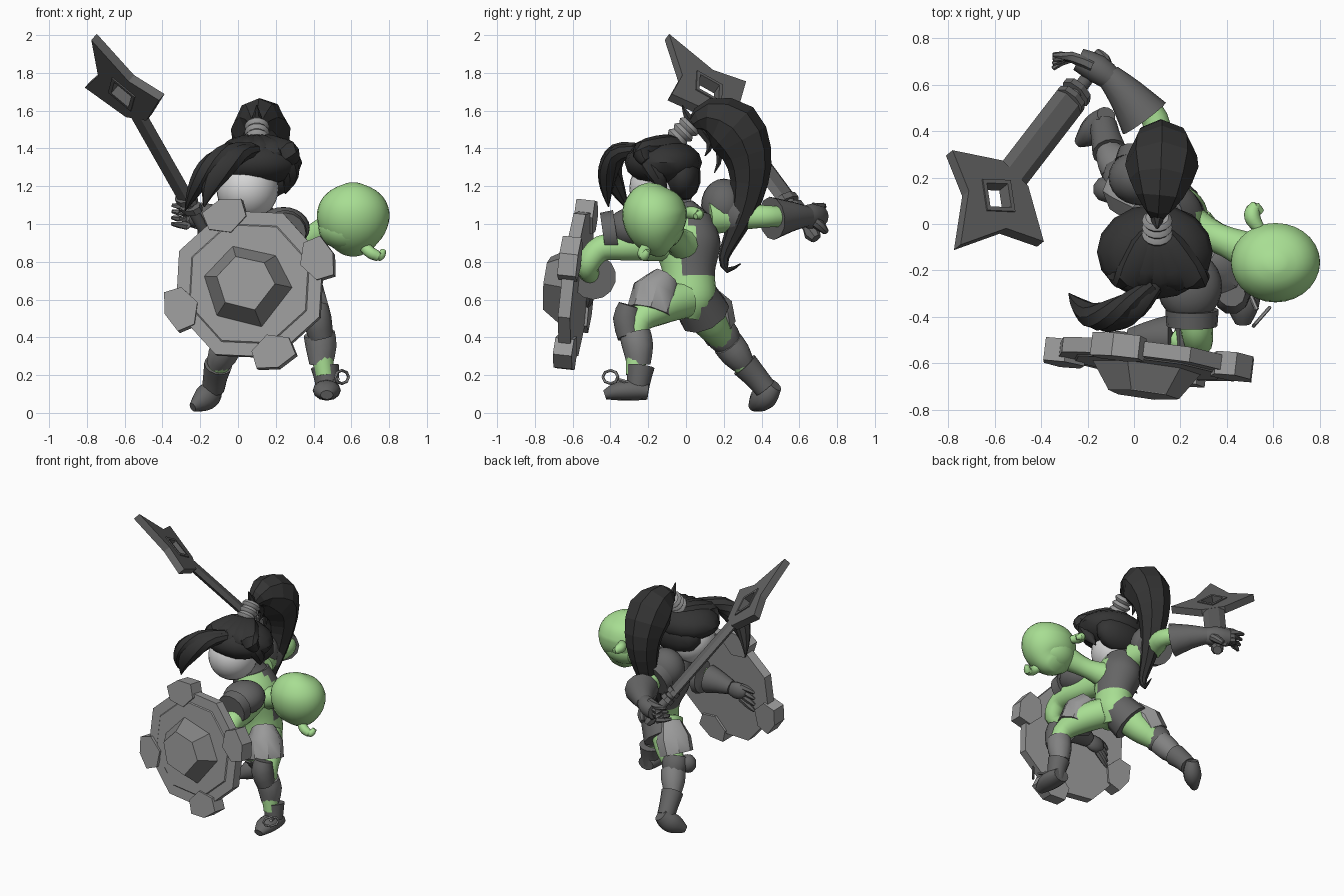
import bpy, bmesh
from math import sin, cos, pi, radians
from mathutils import Vector as V

cube = bpy.data.objects.get("Cube")
if cube:
    bpy.data.objects.remove(cube, do_unlink=True)


def material(name, r, g, b):
    m = bpy.data.materials.new(name)
    m.use_nodes = True
    m.diffuse_color = (r, g, b, 1)
    m.node_tree.nodes["Principled BSDF"].inputs["Base Color"].default_value = (r, g, b, 1)
    return m


SKIN = material("green skin", .39, .73, .29)
FACE = material("pale face", .68, .68, .68)
HAIR = material("black hair", .034, .034, .034)
ARMOR = material("dark armor", .13, .13, .13)
STEEL = material("light steel", .32, .32, .32)
BOSS = material("boss grey", .22, .22, .22)


def finish(bm, name, mat, smooth=True):
    bmesh.ops.recalc_face_normals(bm, faces=bm.faces)
    me = bpy.data.meshes.new(name)
    bm.to_mesh(me)
    bm.free()
    me.materials.append(mat)
    if smooth:
        for p in me.polygons:
            p.use_smooth = True
        me.set_sharp_from_angle(angle=radians(42))
    ob = bpy.data.objects.new(name, me)
    bpy.context.collection.objects.link(ob)
    return ob


def ball(name, loc, size, mat, seg=24):
    bm = bmesh.new()
    bmesh.ops.create_uvsphere(bm, u_segments=seg, v_segments=seg // 2, radius=1)
    for v in bm.verts:
        v.co = V(loc) + V([a * b for a, b in zip(v.co, size)])
    return finish(bm, name, mat)


def spline(pts, steps):
    """Catmull-Rom through (x, y, z, radius) points."""
    if steps < 2:
        return pts
    p = [pts[0]] + pts + [pts[-1]]
    out = []
    for i in range(1, len(p) - 2):
        for k in range(steps):
            t = k / steps
            out.append([.5 * (2 * b + (c - a) * t + (2 * a - 5 * b + 4 * c - d) * t * t
                              + (3 * b - a - 3 * c + d) * t ** 3)
                        for a, b, c, d in zip(*p[i - 1:i + 3])])
    return out + [pts[-1]]


def tube(name, pts, mat, sides=14, steps=3, side=(1, 0, 0), wide=1, smooth=True):
    """Loft an elliptical section along a path; wide stretches it along side."""
    pts = spline(pts, steps)
    pos = [V(p[:3]) for p in pts]
    bm = bmesh.new()
    rings = []
    for i, p in enumerate(pts):
        t = (pos[min(i + 1, len(pos) - 1)] - pos[max(i - 1, 0)]).normalized()
        s = V(side)
        s = (s - t * s.dot(t)).normalized()
        n, r = t.cross(s), max(p[3], .003)
        rings.append([bm.verts.new(pos[i] + s * cos(2 * pi * k / sides) * r * wide
                                   + n * sin(2 * pi * k / sides) * r) for k in range(sides)])
    for a, b in zip(rings, rings[1:]):
        for k in range(sides):
            bm.faces.new((a[k], a[k - 1], b[k - 1], b[k]))
    bm.faces.new(rings[0])
    bm.faces.new(rings[-1])
    return finish(bm, name, mat, smooth)


def prism(name, outline, origin, ax, ay, low, high, mat, taper=1):
    """Extrude a flat outline from low to high along ax x ay."""
    n = ax.cross(ay).normalized()
    bm = bmesh.new()
    ends = [[bm.verts.new(origin + (ax * u + ay * v) * s + n * h) for u, v in outline]
            for h, s in ((low, 1), (high, taper))]
    for e in ends:
        bm.faces.new(e)
    for k in range(len(outline)):
        bm.faces.new((ends[0][k - 1], ends[0][k], ends[1][k], ends[1][k - 1]))
    return finish(bm, name, mat, False)


def octagon(r):
    return [(r * cos(radians(20 + 45 * k)), r * sin(radians(20 + 45 * k))) for k in range(8)]


# Shield: octagon plate, raised panel, faceted boss and four corner clips
n = V((-.12, -1, .11)).normalized()
ex = V((1, -.12, 0)).normalized()
ey = n.cross(ex).normalized()
mid = V((.063, -.585, .68))
prism("shield_plate", octagon(.415), mid, ex, ey, -.035, .03, STEEL)
prism("shield_panel", octagon(.34), mid, ex, ey, .03, .036, STEEL, .98)
boss = [(.14, .15), (.23, -.02), (.07, -.23), (-.17, -.17), (-.24, .04), (-.09, .2)]
prism("shield_boss", boss, mid, ex, ey, .035, .15, BOSS, .66)
prism("shield_boss_cap", [(u * .66, v * .66) for u, v in boss], mid, ex, ey, .15, .153, STEEL)
for k in range(4):
    a = radians(20 + 90 * k)
    out, across = ex * cos(a) + ey * sin(a), ey * cos(a) - ex * sin(a)
    prism("shield_clip", [(.29, 0), (.345, -.105), (.44, -.11), (.475, 0), (.44, .11), (.345, .105)],
          mid, out, across, -.05, .05, STEEL)

# Sword: spiked head split round a diamond window, straight shaft, guard and grip
u = V((-.415, -.54, .73)).normalized()
w = V((-.70, .70, .12)).normalized()
head = V((-.60, .11, 1.705))
half = [(.39, 0), (.11, .115), (0, .28), (-.18, .078), (-.18, 0), (-.09, 0), (0, .075), (.09, 0)]
frame = [(.12, 0), (0, .1), (-.12, 0), (-.09, 0), (0, .075), (.09, 0)]
for s in (1, -1):
    prism("sword_head", [(a, b * s) for a, b in half], head, u, w, -.025, .025, ARMOR)
    prism("sword_window_frame", [(a, b * s) for a, b in frame], head, u, w, -.032, .032, ARMOR)


def along(a, r):
    return [*(head + u * a), r]


tube("sword_shaft", [along(-.17, .028), along(-.8, .028)], ARMOR, 6, 1, w, 2.6, False)
for a in (-.77, -.83):
    tube("sword_guard", [along(a, .045), along(a - .035, .045)], ARMOR, 8, 1, w, 1.6, False)
tube("sword_grip", [along(-.8, .03), along(-1.0, .03)], ARMOR, 10, 1)
tube("sword_pommel", [along(-.99, .03), along(-1.03, .045), along(-1.07, .03)], ARMOR, 8, 1)

# Torso with a dark bodice over the back and chest
torso = tube("torso", [[.2, .01, .5, .07], [.2, .02, .6, .12], [.19, .015, .74, .12],
                       [.15, .01, .9, .15], [.11, .01, 1.04, .11]], SKIN, 24, 6, (0, 1, 0), 1.15)
torso.data.materials.append(ARMOR)
for p in torso.data.polygons:
    c = p.center
    if c.z > .72 and (c.y > .02 + .05 * sin(c.z * 22) or c.x < .08):
        p.material_index = 1
tube("collar", [[.1, 0, 1.0, .13], [.08, -.04, 1.08, .09]], ARMOR, 16, 2)

# Bald green head joined to the back by a neck, with curled ears
tube("goblin_neck", [[.22, .0, .88, .1], [.36, -.06, .92, .065], [.5, -.12, .98, .085]], SKIN)
tube("goblin_head", [[.61, -.08, .87, .05], [.61, -.11, .9, .105], [.61, -.14, .96, .152],
                     [.61, -.165, 1.04, .172], [.61, -.17, 1.12, .155], [.61, -.17, 1.18, .105],
                     [.61, -.165, 1.215, .03]], SKIN, 28, 3, (1, 0, 0), 1.12)
ball("goblin_jaw", (.59, -.16, .98), (.165, .15, .125), SKIN)
tube("goblin_ear_lower", [[.66, -.2, .89, .03], [.7, -.225, .85, .032], [.75, -.22, .83, .026],
                          [.77, -.2, .86, .015]], SKIN, 10, 4)
tube("goblin_ear_upper", [[.54, -.02, 1.06, .025], [.51, .03, 1.06, .035], [.52, .07, 1.05, .028],
                          [.55, .05, 1.04, .015]], SKIN, 10, 4)

# Pale head
ball("pale_head", (.05, -.13, 1.19), (.165, .17, .17), FACE, 28)
ball("neck", (.08, -.06, 1.06), (.07, .07, .08), SKIN, 14)

# Hair: cap, swept locks, fringe, ponytail
ball("hair_cap", (.09, -.12, 1.325), (.25, .205, .125), HAIR, 16)
ball("hair_back", (.1, -.02, 1.25), (.2, .1, .13), HAIR, 14)
for i in range(5):
    x = -.09 + .095 * i
    tube("swept_lock", [[x, -.27 + abs(i - 2) * .03, 1.33, .03], [.04 + x * .75, -.23, 1.385, .055],
                        [.07 + x * .3, -.1, 1.42, .055], [.1, -.02, 1.42, .03]],
         HAIR, 8, 3, (1, 0, 0), 1.2)
tube("fringe_lock", [[.1, -.25, 1.39, .03], [.0, -.36, 1.37, .05], [-.09, -.41, 1.29, .055],
                     [-.15, -.42, 1.19, .035], [-.18, -.41, 1.09, .003]], HAIR, 8, 3, (1, 0, 0), 1.2)
tube("fringe_lock_side", [[.08, -.26, 1.4, .03], [-.05, -.36, 1.375, .055], [-.16, -.4, 1.29, .06],
                          [-.23, -.36, 1.18, .04], [-.28, -.3, 1.07, .003]], HAIR, 8, 3)
tube("side_lock", [[.14, -.22, 1.4, .03], [.25, -.2, 1.34, .055], [.275, -.15, 1.25, .045],
                   [.25, -.1, 1.16, .003]], HAIR, 8, 3)
tube("ponytail", [[.1, .04, 1.53, .04], [.11, .12, 1.565, .1], [.12, .25, 1.505, .155],
                  [.12, .325, 1.37, .13], [.11, .335, 1.22, .1], [.1, .3, 1.06, .07],
                  [.09, .24, .92, .045], [.09, .2, .82, .028], [.09, .22, .755, .016],
                  [.09, .29, .79, .003]], HAIR, 8, 2, (1, 0, 0), 1.02, False)
for y, z in ((.15, 1.27), (.1, 1.36), (-.02, 1.63)):
    tube("loose_spike", [[.1, .06, 1.52, .03], [.1, y + .03, (z + 1.5) / 2, .025], [.1, y, z, .002]],
         HAIR, 6, 2, smooth=False)
for k in range(3):
    y, z = -.045 + .03 * k, 1.455 + .03 * k
    tube("hair_band", [[.1, y - .015, z - .015, .05], [.1, y, z, .066], [.1, y + .015, z + .015, .05]],
         STEEL, 14, 2)

# Left arm, shoulder guard, and gauntlet behind the shield
tube("left_arm", [[.2, -.1, .89, .09], [.26, -.3, .88, .075], [.27, -.45, .87, .07],
                  [.27, -.52, .78, .06], [.18, -.5, .72, .05]], SKIN, 14, 4)
ball("left_pauldron", (.24, -.27, .98), (.14, .15, .11), ARMOR)
tube("left_pauldron_rim", [[.25, -.37, .96, .115], [.25, -.44, .95, .11]], ARMOR, 16, 1)
tube("left_gauntlet", [[.23, -.49, .72, .12], [.1, -.49, .72, .085], [-.02, -.5, .7, .05]], ARMOR)
ball("left_hand", (-.07, -.5, .69), (.08, .04, .06), ARMOR, 14)
for k in range(4):
    tube("left_finger", [[-.1, -.5, .73 - .03 * k, .022], [-.16, -.51, .715 - .04 * k, .02],
                         [-.2, -.52, .7 - .045 * k, .01]], ARMOR, 6, 2)

# Right arm, shoulder guard, and flared gauntlet gripping the sword
tube("right_arm", [[.1, .12, 1.03, .09], [.07, .28, 1.04, .075], [.1, .42, 1.04, .06],
                   [.04, .53, 1.04, .055]], SKIN, 14, 4)
ball("right_pauldron", (.03, .2, 1.1), (.14, .12, .14), ARMOR)
tube("right_pauldron_rim", [[.04, .25, 1.06, .125], [.05, .3, 1.04, .12]], ARMOR, 16, 1)
tube("right_gauntlet", [[.045, .455, 1.03, .115], [-.035, .56, 1.04, .08], [-.11, .64, 1.04, .055]],
     ARMOR, 12, 2)
tube("right_hand", [[-.09, .62, 1.04, .05], [-.16, .67, 1.04, .062], [-.24, .71, 1.04, .05]], ARMOR, 12, 2,
     (0, 0, 1), 1.1)
for k in range(4):
    tube("right_finger", [[-.18, .68, 1.09 - .03 * k, .026], [-.27, .72, 1.09 - .033 * k, .024],
                          [-.35, .73 - .02 * k, 1.1 - .033 * k, .01]], ARMOR, 6, 2)
tube("right_thumb", [[-.12, .67, 1.02, .03], [-.13, .71, .99, .028], [-.16, .74, .96, .018]], ARMOR, 8, 2)

# Left leg
tube("left_leg", [[.25, -.01, .6, .1], [.35, -.14, .56, .095], [.42, -.25, .48, .068],
                  [.44, -.26, .34, .06], [.46, -.27, .2, .05]], SKIN, 14, 4)
tube("left_hip_plate", [[.29, -.11, .71, .08], [.33, -.16, .64, .125], [.36, -.19, .53, .125]], STEEL, 8, 1,
     (1, 1, 0))
tube("left_knee_guard", [[.42, -.3, .57, .06], [.42, -.315, .5, .075], [.44, -.3, .4, .065]], ARMOR, 10, 2)
tube("left_shin_guard", [[.43, -.27, .42, .083], [.44, -.255, .35, .082], [.44, -.25, .255, .062]],
     BOSS, 12, 2)
tube("left_boot_shaft", [[.46, -.24, .245, .075], [.47, -.25, .17, .064], [.47, -.26, .1, .06]], ARMOR)
tube("left_boot_foot", [[.47, -.2, .115, .045], [.47, -.28, .12, .055], [.47, -.36, .115, .05],
                        [.47, -.43, .095, .025]], ARMOR, 12, 3, (1, 0, 0), 1.35)
loop = [[.55 + .035 * cos(k * pi / 4), -.4 + .04 * cos(k * pi / 4), .19 + .035 * sin(k * pi / 4), .008]
        for k in range(9)]
tube("boot_buckle", loop, STEEL, 6, 1, (1, -1, 0))
tube("buckle_strap", [[.5, -.3, .16, .01], [.53, -.37, .18, .01]], STEEL, 6, 1)

# Right leg stretched back on its toes
tube("right_leg", [[.14, .04, .62, .12], [.05, .13, .48, .095], [-.04, .2, .39, .07],
                   [-.09, .28, .28, .06], [-.12, .36, .19, .05]], SKIN, 14, 4)
tube("right_seat_plate", [[.19, .045, .62, .125], [.11, .1, .52, .14]], ARMOR, 10, 1)
tube("right_hip_plate", [[.07, .08, .63, .08], [.01, .13, .55, .12], [-.03, .15, .46, .115]], STEEL, 8, 1,
     (1, 1, 0))
tube("right_knee_guard", [[-.04, .17, .45, .085], [-.05, .2, .4, .092], [-.06, .24, .35, .07]], ARMOR, 10, 2)
ball("right_knee_cap", (-.12, .15, .41), (.06, .06, .065), ARMOR, 10)
tube("right_shin_guard", [[-.05, .22, .37, .083], [-.08, .265, .31, .08], [-.11, .31, .25, .058]],
     BOSS, 12, 2)
tube("right_boot_shaft", [[-.105, .31, .255, .075], [-.12, .37, .19, .065], [-.13, .42, .13, .06]], ARMOR)
tube("right_boot_foot", [[-.12, .47, .15, .04], [-.15, .43, .1, .06], [-.19, .39, .065, .055],
                         [-.24, .35, .03, .022]], ARMOR, 12, 3, (1, 1, 0), 1.15)
